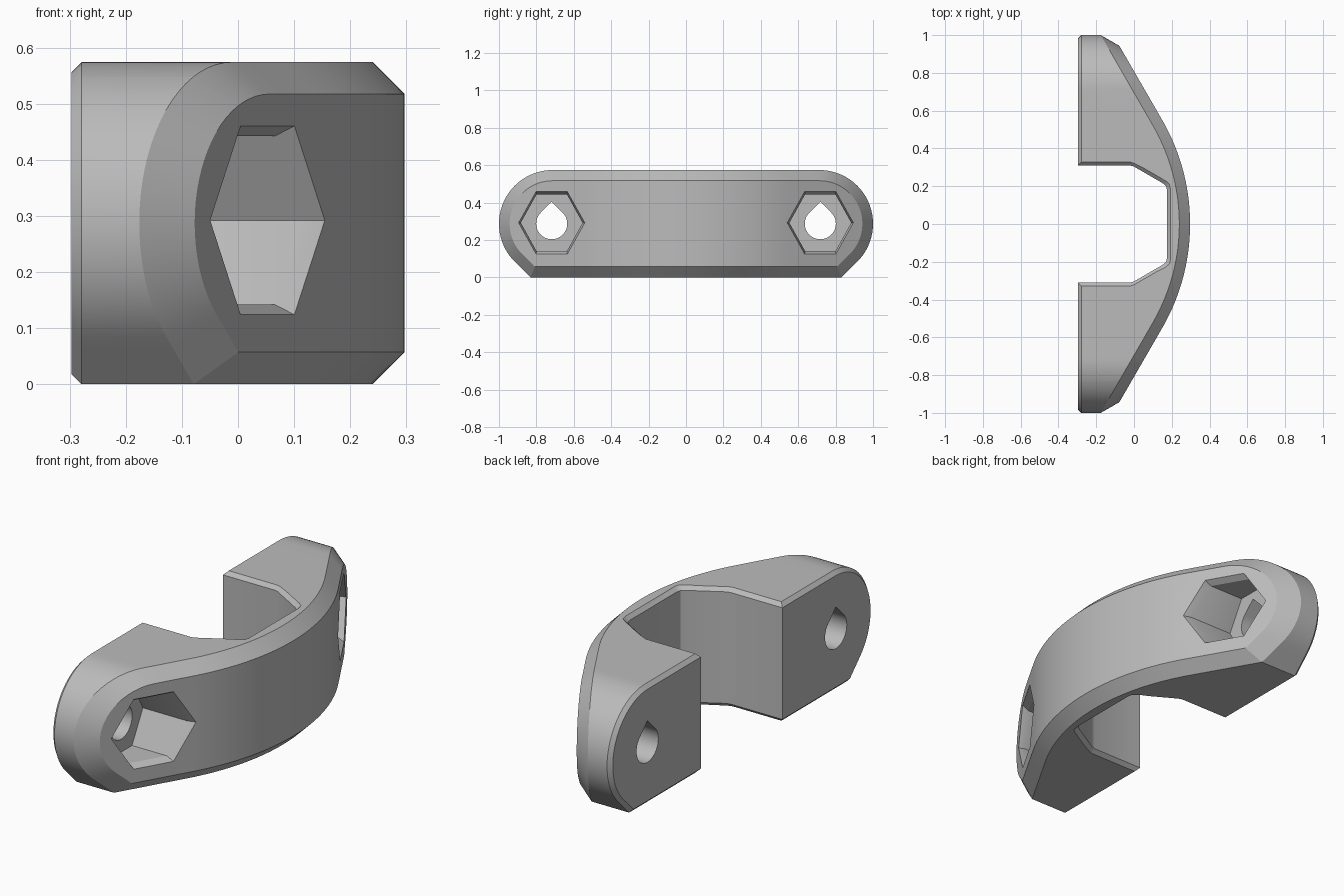
import bpy, bmesh, math

if "Cube" in bpy.data.objects:
    bpy.data.objects.remove(bpy.data.objects["Cube"])

ZC, R, C = 0.287, 0.287, 0.713        # mid height, end radius, end centre
XB, XF, BIG = -0.297, 0.297, 1.1      # back, front, radius of the bowed front
CH, SM = 0.057, 0.018                 # front chamfer, small chamfer

grey = bpy.data.materials.new("grey")
grey.diffuse_color = (0.5, 0.5, 0.5, 1)
grey.use_nodes = True
grey.node_tree.nodes["Principled BSDF"].inputs["Base Color"].default_value = grey.diffuse_color


def make(name, verts, faces):
    me = bpy.data.meshes.new(name)
    bm = bmesh.new()
    vs = [bm.verts.new(v) for v in verts]
    for f in faces:
        bm.faces.new([vs[i] for i in f])
    bmesh.ops.remove_doubles(bm, verts=bm.verts, dist=1e-5)
    bmesh.ops.recalc_face_normals(bm, faces=bm.faces)
    bm.to_mesh(me)
    bm.free()
    ob = bpy.data.objects.new(name, me)
    bpy.context.collection.objects.link(ob)
    me.materials.append(grey)
    return ob


def loft(name, rings):
    """Closed skin through equal rings, capped at both ends."""
    n = len(rings[0])
    faces = [list(range(n)), list(range((len(rings) - 1) * n, len(rings) * n))]
    for k in range(len(rings) - 1):
        for i in range(n):
            j = (i + 1) % n
            faces.append((k * n + i, k * n + j, k * n + n + j, k * n + n + i))
    return make(name, [p for r in rings for p in r], faces)


def front_x(y, inset=0):
    """Bowed front: an arc that runs into straight 30 degree slopes."""
    y, r, s = abs(y), BIG - inset, math.radians(30)
    x0 = XF - BIG
    if y <= r * math.sin(s):
        return x0 + math.sqrt(r * r - y * y)
    return x0 + r * math.cos(s) - (y - r * math.sin(s)) * math.tan(s)


# Columns along the length: rounded ends, straight middle
KINK = math.degrees(math.asin(math.sqrt(2) - 1))
ANG = sorted([i * 5 for i in range(19)] + [KINK])
MID = [C * i / 16 for i in range(-15, 16)]


def outline(d):
    """Columns (y, top z, bottom z) of the side outline, inset by d."""
    r = R - d
    end = []
    for a in ANG:
        u, w = r * math.sin(math.radians(a)), r * math.cos(math.radians(a))
        low = min(r, math.sqrt(2) * r - u) if a <= 45 else w
        end.append((C + u, ZC + w, ZC - low))
    left = [(-y, t, b) for y, t, b in reversed(end)]
    return left + [(y, ZC + r, ZC - r) for y in MID] + end


# Clamp body: stacked outlines from the back face to the bowed front
layers = [(SM, lambda y: XB), (0, lambda y: XB + SM),
          (0, lambda y: front_x(y, CH)), (CH, front_x)]
verts, faces = [], []
N = len(ANG) * 2 + len(MID)
for d, fx in layers:
    cols = outline(d)
    verts += [(fx(y), y, t) for y, t, b in cols] + [(fx(y), y, b) for y, t, b in cols]
for k in range(4):
    o = k * 2 * N
    for i in range(N - 1):
        if k in (0, 3):
            faces.append((o + i, o + i + 1, o + N + i + 1, o + N + i))
        if k < 3:
            for s in (o, o + N):
                faces.append((s + i, s + i + 1, s + 2 * N + i + 1, s + 2 * N + i))
me_faces = faces
body = make("clamp_body", verts, me_faces)

cutters = []


# Channel through the middle with flared top and bottom edges
def channel(e, z):
    half = [(-0.6, 0.31 + e), (-0.02, 0.31 + e), (0.0, 0.304 + e),
            (0.155 + e * 0.7, 0.214 + e * 0.8), (0.17 + e, 0.2 + e * 0.6),
            (0.175 + e, 0.18 + e * 0.4)]
    pts = half + [(x, -y) for x, y in reversed(half)]
    return [(x, y, z) for x, y in pts]


H, X = 2 * ZC, 0.05
cutters.append(loft("channel_cutter", [
    channel(SM + X, -X), channel(0, SM), channel(0, H - SM), channel(SM + X, H + X)]))


def hexagon(w, t, h, cy, fx):
    pts = [(w, 0), (t, h), (-t, h), (-w, 0), (-t, -h), (t, -h)]
    return [(fx(cy + y), cy + y, ZC + 0.005 + z) for y, z in pts]


for side, cy in (("left", -0.718), ("right", 0.718)):
    # Nut pocket with a bevelled mouth that follows the slope
    cutters.append(loft(side + "_nut_cutter", [
        hexagon(0.165, 0.082, 0.15, cy, lambda y: -0.12),
        hexagon(0.165, 0.082, 0.15, cy, lambda y: front_x(y) - 0.035),
        hexagon(0.177, 0.083, 0.168, cy, front_x),
        hexagon(0.177, 0.083, 0.168, cy, lambda y: 0.5)]))
    # Teardrop bolt hole
    r = 0.083
    drop = [(r * math.cos(math.radians(a)), r * math.sin(math.radians(a)))
            for a in range(135, 406, 9)] + [(0, r * 1.414)]
    cutters.append(loft(side + "_bolt_cutter", [
        [(x, cy + y, ZC + z) for y, z in drop] for x in (-0.5, 0.0)]))

# Cut everything out of the body
bpy.context.view_layer.objects.active = body
body.select_set(True)
for c in cutters:
    m = body.modifiers.new("cut", 'BOOLEAN')
    m.operation, m.solver, m.object = 'DIFFERENCE', 'EXACT', c
    bpy.ops.object.modifier_apply(modifier=m.name)
    c.hide_render = True
for c in cutters:
    bpy.data.objects.remove(c)

bpy.ops.object.shade_smooth_by_angle(angle=math.radians(25))
